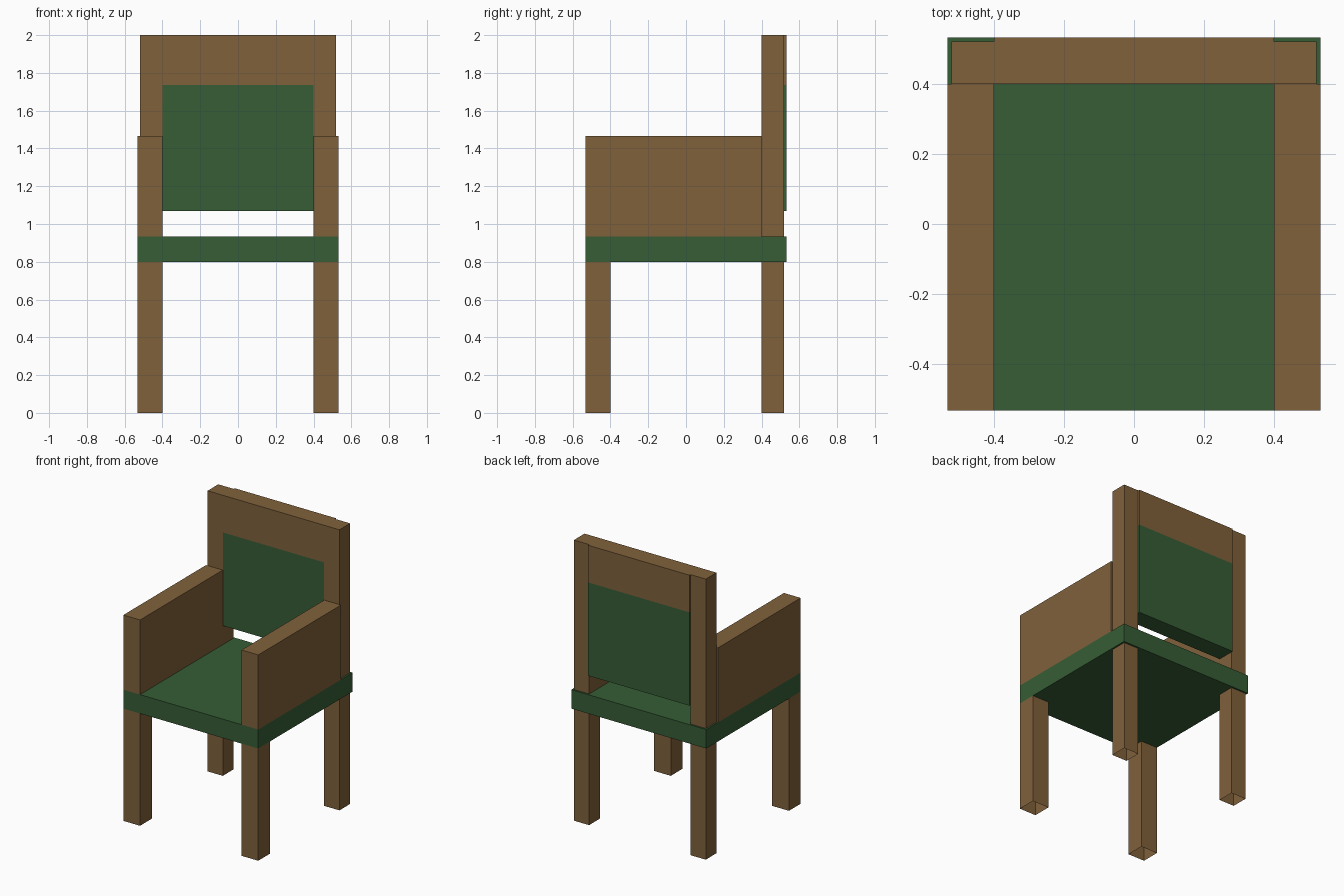
import bpy
import bmesh

if "Cube" in bpy.data.objects:
    bpy.data.objects.remove(bpy.data.objects["Cube"])


def material(name, rgb):
    m = bpy.data.materials.new(name)
    m.diffuse_color = (*rgb, 1.0)
    m.use_nodes = True
    m.node_tree.nodes["Principled BSDF"].inputs["Base Color"].default_value = m.diffuse_color
    return m


WOOD = material("brown wood", (0.216, 0.120, 0.044))
GREEN = material("green cushion", (0.037, 0.109, 0.036))


def box(name, xs, ys, zs, mat, drop=()):
    """Box from axis ranges; drop lists z-directions of faces left open."""
    bm = bmesh.new()
    bmesh.ops.create_cube(bm, size=1)
    for v in bm.verts:
        v.co = [r[0] if c < 0 else r[1] for c, r in zip(v.co, (xs, ys, zs))]
    bm.normal_update()
    open_faces = [f for f in bm.faces if round(f.normal.z) in drop]
    if open_faces:
        bmesh.ops.delete(bm, geom=open_faces, context='FACES_ONLY')
    me = bpy.data.meshes.new(name)
    bm.to_mesh(me)
    bm.free()
    me.materials.append(mat)
    ob = bpy.data.objects.new(name, me)
    bpy.context.collection.objects.link(ob)
    return ob


# Seat slab
W, IN, POST = 0.532, 0.40, 0.52
SEAT_LOW, SEAT_TOP = 0.80, 0.935
box("seat", (-W, W), (-W, W), (SEAT_LOW, SEAT_TOP), GREEN)

# Legs (open ends), arms and back posts on each side
for side, s in (("left", -1), ("right", 1)):
    wide = sorted((s * IN, s * W))
    slim = sorted((s * IN, s * POST))
    box(f"{side}_front_leg", wide, (-W, -IN), (0, SEAT_LOW), WOOD, (-1, 1))
    box(f"{side}_back_leg", slim, (IN, POST), (0, SEAT_LOW), WOOD, (-1, 1))
    box(f"{side}_arm", wide, (-W, IN), (SEAT_TOP, 1.467), WOOD, (-1,))
    box(f"{side}_back_post", slim, (IN, POST), (SEAT_TOP, 2.0), WOOD, (-1,))

# Backrest: green panel under a wooden top rail
box("back_panel", (-IN, IN), (IN, W), (1.07, 1.735), GREEN, (1,))
box("top_rail", (-IN, IN), (IN, W), (1.735, 2.0), WOOD, (-1,))
